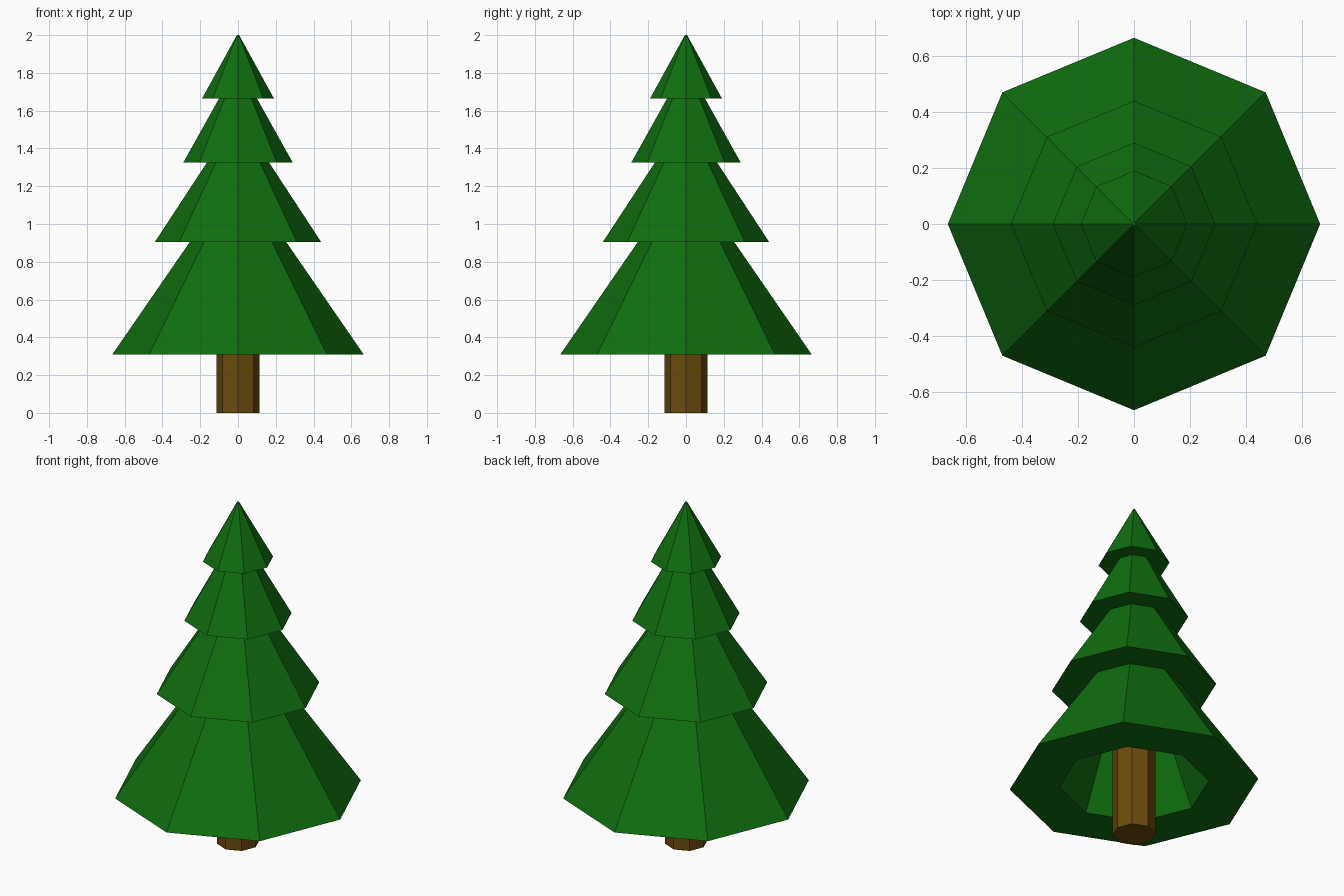
import bpy, bmesh, math

if "Cube" in bpy.data.objects:
    bpy.data.objects.remove(bpy.data.objects["Cube"])

SIDES = 8


def material(name, rgb):
    m = bpy.data.materials.new(name)
    m.diffuse_color = (*rgb, 1)
    m.use_nodes = True
    m.node_tree.nodes["Principled BSDF"].inputs["Base Color"].default_value = m.diffuse_color
    return m


def lathe(name, profile, mat):
    """Spin a (radius, z) profile into flat octagonal rings, capping both ends."""
    bm = bmesh.new()
    rings = [[bm.verts.new((r * math.cos(i * math.tau / SIDES),
                            r * math.sin(i * math.tau / SIDES), z))
              for i in range(SIDES)] for r, z in profile]
    for a, b in zip(rings, rings[1:]):
        for i in range(SIDES):
            j = (i + 1) % SIDES
            bm.faces.new((a[i], a[j], b[j], b[i]))
    bm.faces.new(rings[0][::-1])
    bm.faces.new(rings[-1])
    bmesh.ops.recalc_face_normals(bm, faces=bm.faces)
    mesh = bpy.data.meshes.new(name)
    bm.to_mesh(mesh)
    bm.free()
    mesh.materials.append(mat)
    obj = bpy.data.objects.new(name, mesh)
    bpy.context.collection.objects.link(obj)
    return obj


green = material("needle green", (0.005, 0.155, 0.005))
brown = material("bark brown", (0.145, 0.070, 0.004))

# Foliage: hollow underside, then four tiers (rim radius, rim z, neck radius, neck z)
tiers = [(0.665, 0.31, 0.255, 0.905),
         (0.44, 0.905, 0.165, 1.325),
         (0.29, 1.325, 0.10, 1.665),
         (0.19, 1.665, 0.006, 2.0)]
profile = [(0.15, 0.9), (0.40, 0.31)]
for rim_r, rim_z, neck_r, neck_z in tiers:
    profile += [(rim_r, rim_z), (neck_r, neck_z)]
lathe("foliage", profile, green)

# Trunk reaching up into the hollow
lathe("trunk", [(0.115, 0.0), (0.115, 0.9)], brown)
